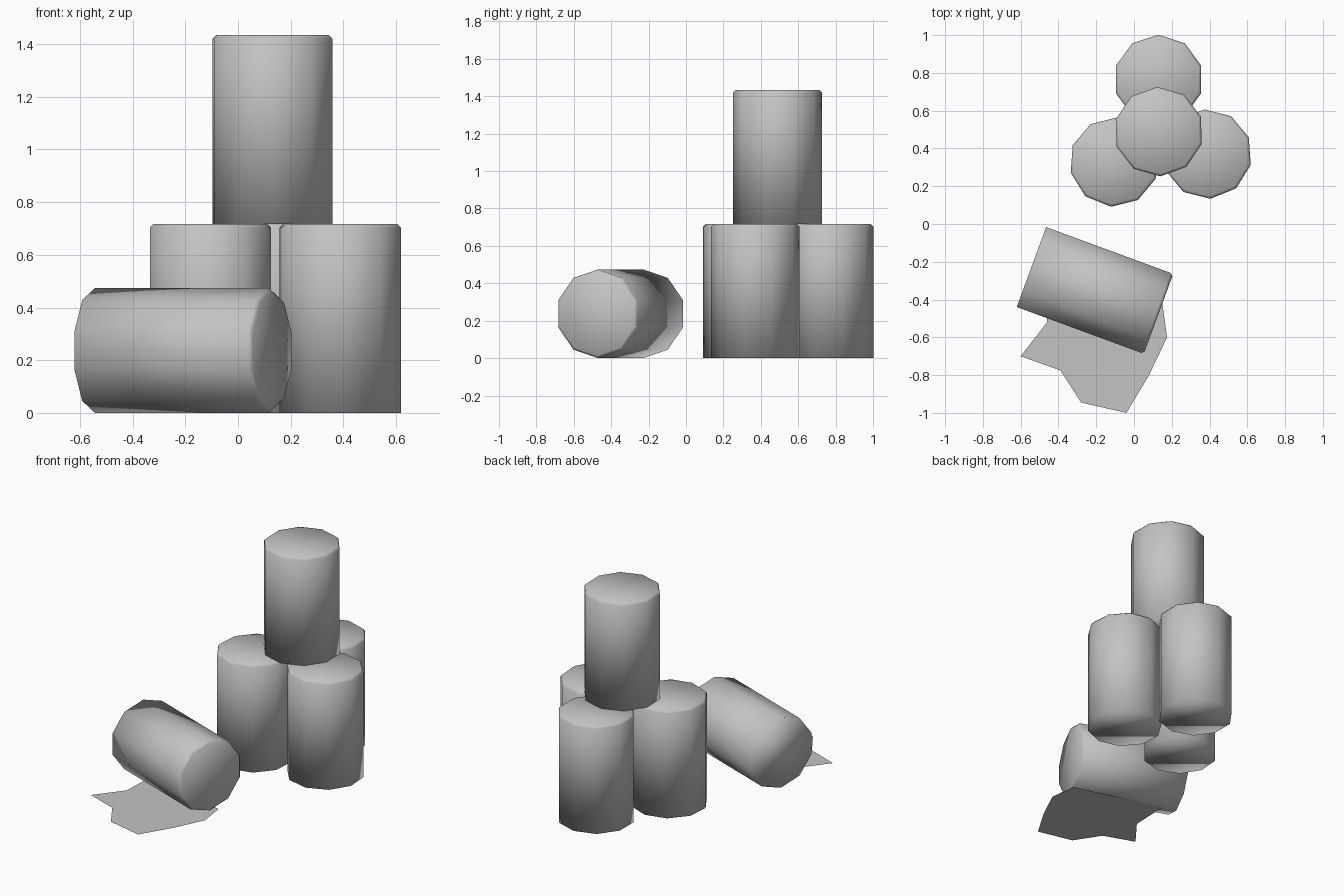
import bpy
import bmesh
from math import radians, cos, sin, tau
from mathutils import Matrix, Vector

cube = bpy.data.objects.get("Cube")
if cube:
    bpy.data.objects.remove(cube, do_unlink=True)

SIDES = 10
RADIUS = 0.237
HEIGHT = 0.717
RIM = 0.014


def make_material(name, colour):
    mat = bpy.data.materials.new(name)
    mat.use_nodes = True
    mat.diffuse_color = colour
    mat.node_tree.nodes["Principled BSDF"].inputs["Base Color"].default_value = colour
    return mat


def add_object(name, bm, mat, smooth):
    bmesh.ops.recalc_face_normals(bm, faces=bm.faces)
    for face in bm.faces:
        face.smooth = smooth
    mesh = bpy.data.meshes.new(name)
    bm.to_mesh(mesh)
    bm.free()
    mesh.materials.append(mat)
    obj = bpy.data.objects.new(name, mesh)
    bpy.context.collection.objects.link(obj)
    return obj


def barrel(name, matrix, mat):
    # Closed ten-sided drum with a narrow chamfer around the lid
    bm = bmesh.new()
    rings = []
    for r, z in ((RADIUS, 0), (RADIUS, HEIGHT - RIM), (RADIUS - RIM, HEIGHT)):
        rings.append([bm.verts.new((r * cos(tau * i / SIDES), r * sin(tau * i / SIDES), z))
                      for i in range(SIDES)])
    for low, high in zip(rings, rings[1:]):
        for i in range(SIDES):
            j = (i + 1) % SIDES
            bm.faces.new((low[i], low[j], high[j], high[i]))
    bm.faces.new(rings[0][::-1])
    bm.faces.new(rings[-1])
    obj = add_object(name, bm, mat, True)
    obj.matrix_world = matrix
    return obj


grey = make_material("barrel grey", (0.55, 0.55, 0.55, 1))
spill_grey = make_material("spill grey", (0.55, 0.55, 0.55, 1))

# Standing stack: three below, one on top (x, y, z, turn)
stack = {
    "back_barrel": (0.13, 0.765, 0, 90),
    "right_barrel": (-0.105, 0.328, 0, 86),
    "left_barrel": (0.388, 0.37, 0, 94),
    "top_barrel": (0.131, 0.489, HEIGHT, 92),
}
for name, (x, y, z, turn) in stack.items():
    barrel(name, Matrix.Translation((x, y, z)) @ Matrix.Rotation(radians(turn), 4, "Z"), grey)

# Fallen barrel, resting on one corner edge
lying = (Matrix.Translation((-0.543, -0.228, RADIUS))
         @ Matrix.Rotation(radians(-20.2), 4, "Z")
         @ Matrix.Rotation(radians(90), 4, "Y"))
barrel("fallen_barrel", lying, grey)

# Flat spill on the ground
outline = [(-0.60, -0.70), (-0.39, -0.775), (-0.28, -0.945), (-0.04, -1.0), (0.08, -0.80),
           (0.175, -0.60), (0.15, -0.42), (-0.45, -0.25), (-0.46, -0.52)]
bm = bmesh.new()
bm.faces.new([bm.verts.new(Vector((x, y, 0))) for x, y in outline])
spill = add_object("spill", bm, spill_grey, False)
if spill.data.polygons[0].normal.z < 0:
    spill.data.flip_normals()
